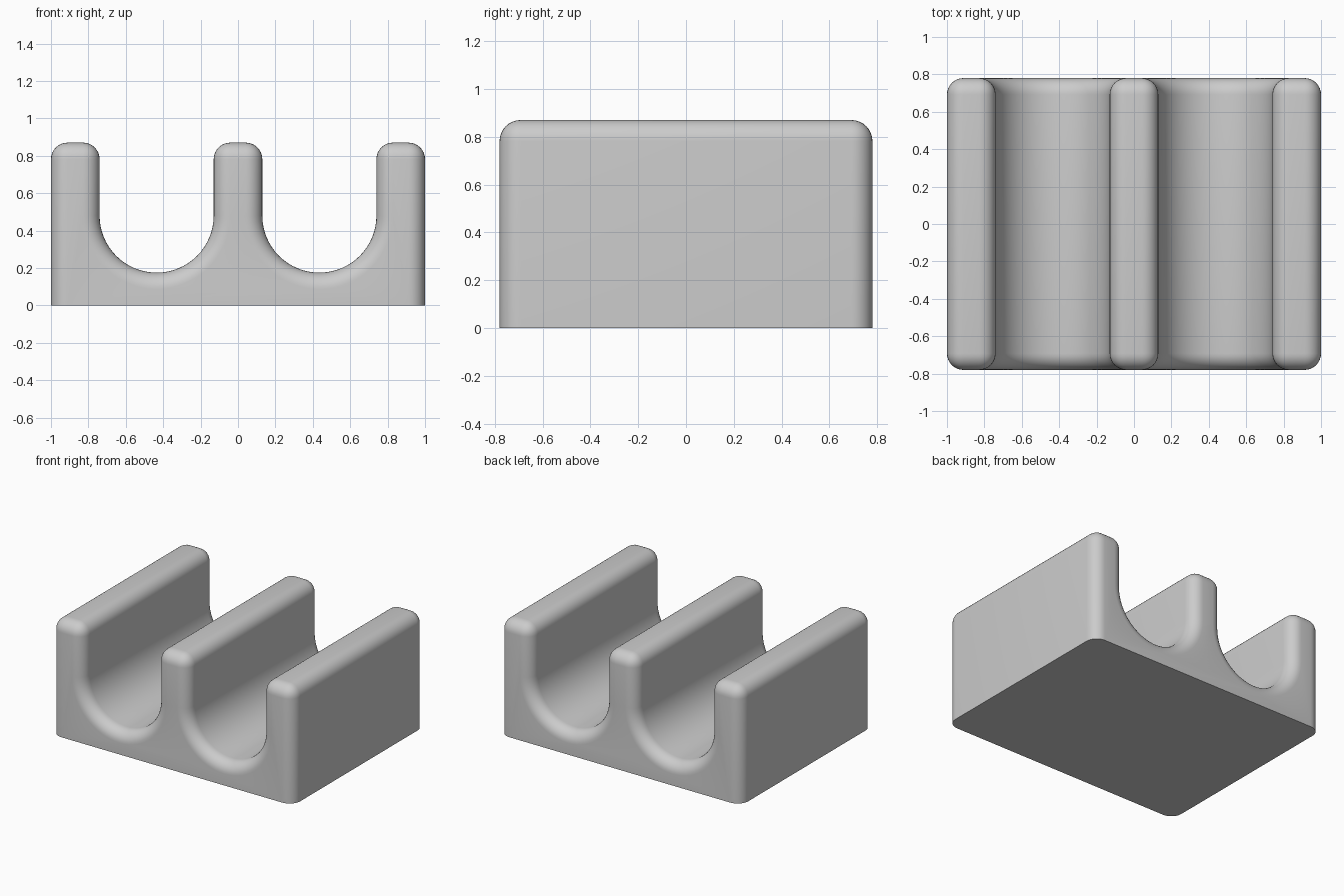
import bpy, bmesh, math

if "Cube" in bpy.data.objects:
    bpy.data.objects.remove(bpy.data.objects["Cube"])

HALF_DEPTH, HEIGHT = 0.78, 0.87
GROOVE_X, GROOVE_R, GROOVE_Z = 0.435, 0.305, 0.48
FILLET, ARC_STEPS = 0.088, 32

# Front profile: block with two round-bottomed grooves
profile = [(1, 0), (1, HEIGHT)]
for cx in (GROOVE_X, -GROOVE_X):
    profile.append((cx + GROOVE_R, HEIGHT))
    for i in range(ARC_STEPS + 1):
        a = -math.pi * i / ARC_STEPS
        profile.append((cx + GROOVE_R * math.cos(a), GROOVE_Z + GROOVE_R * math.sin(a)))
    profile.append((cx - GROOVE_R, HEIGHT))
profile += [(-1, HEIGHT), (-1, 0)]

# Extrude the profile along y
bm = bmesh.new()
front = [bm.verts.new((x, -HALF_DEPTH, z)) for x, z in profile]
back = [bm.verts.new((x, HALF_DEPTH, z)) for x, z in profile]
n = len(profile)
bm.faces.new(front)
bm.faces.new(back[::-1])
for i in range(n):
    j = (i + 1) % n
    bm.faces.new((front[i], back[i], back[j], front[j]))
bmesh.ops.recalc_face_normals(bm, faces=bm.faces)

# Round every outline edge above the flat base, and the long top edges
def is_rounded(edge):
    a, b = (v.co for v in edge.verts)
    if max(a.z, b.z) < 1e-4:
        return False
    along_y = abs(a.y - b.y) > 1e-4
    return not along_y or a.z > HEIGHT - 1e-4

bmesh.ops.bevel(bm, geom=[e for e in bm.edges if is_rounded(e)], offset=FILLET,
                offset_type='OFFSET', segments=8, profile=0.5, affect='EDGES',
                clamp_overlap=False)

mesh = bpy.data.meshes.new("grooved_holder")
bm.to_mesh(mesh)
bm.free()
holder = bpy.data.objects.new("grooved_holder", mesh)
bpy.context.collection.objects.link(holder)

# Plain grey finish
grey = bpy.data.materials.new("plain grey")
grey.diffuse_color = (0.6, 0.6, 0.6, 1)
grey.use_nodes = True
grey.node_tree.nodes["Principled BSDF"].inputs["Base Color"].default_value = grey.diffuse_color
mesh.materials.append(grey)

bpy.context.view_layer.objects.active = holder
holder.select_set(True)
bpy.ops.object.shade_smooth_by_angle(angle=math.radians(30))
